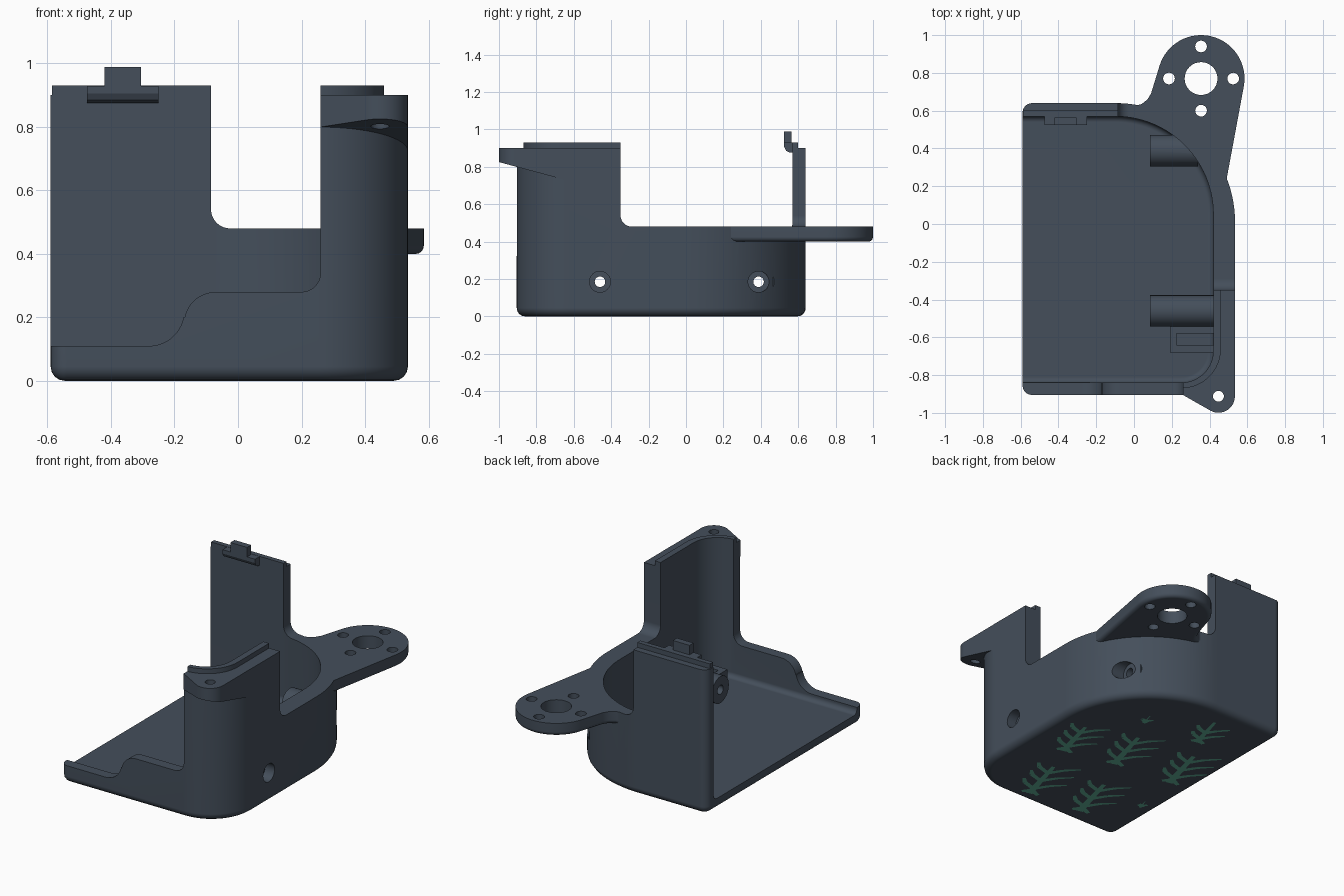
import bpy, bmesh
from math import sin, cos, radians
from mathutils import Vector

if "Cube" in bpy.data.objects:
    bpy.data.objects.remove(bpy.data.objects["Cube"])


def material(name, color):
    m = bpy.data.materials.new(name)
    m.use_nodes = True
    m.diffuse_color = color
    m.node_tree.nodes["Principled BSDF"].inputs["Base Color"].default_value = color
    return m


SLATE = material("slate_grey", (0.058, 0.077, 0.104, 1))
GREEN = material("sprig_green", (0.12, 0.44, 0.32, 1))


def add_object(name, bm, mat):
    mesh = bpy.data.meshes.new(name)
    bm.to_mesh(mesh)
    bm.free()
    mesh.materials.append(mat)
    ob = bpy.data.objects.new(name, mesh)
    bpy.context.collection.objects.link(ob)
    return ob


def arc(cx, cy, r, a0, a1, n=16):
    steps = [radians(a0 + (a1 - a0) * i / n) for i in range(n + 1)]
    return [(cx + r * cos(a), cy + r * sin(a)) for a in steps]


def circle(cx, cy, r, n=32):
    return arc(cx, cy, r, 0, 360, n)[:-1]


def prism(name, pts, low, high, axis="z", bevel=0):
    """Extrude a flat profile along an axis, optionally rounding its low rim."""
    place = {"x": lambda u, v, h: (h, u, v),
             "y": lambda u, v, h: (u, h, v),
             "z": lambda u, v, h: (u, v, h)}[axis]
    bm = bmesh.new()
    rings = [[bm.verts.new(place(u, v, h)) for u, v in pts] for h in (low, high)]
    base = bm.faces.new(rings[0])
    bm.faces.new(rings[1])
    for i in range(len(pts)):
        j = (i + 1) % len(pts)
        bm.faces.new((rings[0][i], rings[0][j], rings[1][j], rings[1][i]))
    bmesh.ops.recalc_face_normals(bm, faces=bm.faces)
    if bevel:
        bmesh.ops.bevel(bm, geom=list(base.edges), offset=bevel, segments=4,
                        profile=0.5, affect="EDGES", clamp_overlap=False)
    return add_object(name, bm, SLATE)


def rect(u0, u1, v0, v1):
    return [(u0, v0), (u1, v0), (u1, v1), (u0, v1)]


def combine(target, tool, operation):
    mod = target.modifiers.new("combine", "BOOLEAN")
    mod.operation, mod.solver, mod.object = operation, "EXACT", tool
    bpy.context.view_layer.objects.active = target
    bpy.ops.object.modifier_apply(modifier=mod.name)
    bpy.data.objects.remove(tool)


def outline(x0, x1, y0, y1, r_front, r_back, r_open=0):
    """Plan of the case: open left side, small front corner, wide back corner."""
    if r_open:
        start = arc(x0 + r_open, y0 + r_open, r_open, 180, 270, 6)
        end = arc(x0 + r_open, y1 - r_open, r_open, 90, 180, 6)
    else:
        start, end = [(x0, y0)], [(x0, y1)]
    return (start + arc(x1 - r_front, y0 + r_front, r_front, -90, 0, 16)
            + arc(x1 - r_back, y1 - r_back, r_back, 0, 90, 28) + end)


# Case shell with a raised inner lip
case = prism("case", outline(-0.59, 0.535, -0.905, 0.64, 0.28, 0.63, 0.05),
             0, 0.9, bevel=0.045)
combine(case, prism("lip", outline(-0.585, 0.46, -0.87, 0.60, 0.21, 0.56),
                    0.5, 0.93), "UNION")

# Round mounting ear at the back
ear_x, ear_y = 0.355, 0.77
ear = (arc(ear_x, ear_y, 0.23, -10, 162, 32)
       + [(0.09, 0.69), (0.07, 0.658), (0.04, 0.635), (0, 0.625),
          (0, 0.45), (0.3, 0.1), (0.47, 0.1), (0.487, 0.22)])
combine(case, prism("ear", ear, 0.4, 0.6, bevel=0.025), "UNION")

# Screw tab at the front corner, with a sloping underside
tab = prism("tab", [(0.25, -0.9)] + arc(0.447, -0.912, 0.087, -118, 0)
            + [(0.534, -0.62), (0.3, -0.62)], 0.8, 0.9)
for v in tab.data.vertices:
    if v.co.z < 0.85:
        v.co.z = 0.825 - 0.27 * (v.co.y + 1)
combine(case, tab, "UNION")

# Hollow inside
combine(case, prism("cavity", outline(-1, 0.42, -0.84, 0.57, 0.17, 0.52),
                    0.07, 1.2, bevel=0.03), "DIFFERENCE")

# Front opening, back notch and side notch
front_cut = ([(-0.8, 0.11)] + arc(-0.28, 0.22, 0.11, -90, -10)
             + arc(-0.07, 0.18, 0.1, 168, 90) + arc(0.2, 0.34, 0.06, -90, 0, 8)
             + [(0.26, 1.2), (-0.8, 1.2)])
combine(case, prism("front_cut", front_cut, -1.2, -0.6, "y"), "DIFFERENCE")
back_cut = arc(-0.025, 0.54, 0.06, 180, 270, 8) + [(0.9, 0.48), (0.9, 1.2), (-0.085, 1.2)]
combine(case, prism("back_cut", back_cut, 0.25, 1.2, "y"), "DIFFERENCE")
side_cut = arc(-0.29, 0.54, 0.06, 180, 270, 8) + [(0.3, 0.48), (0.3, 1.2), (-0.35, 1.2)]
combine(case, prism("side_cut", side_cut, 0.2, 0.9, "x"), "DIFFERENCE")

# Screw bosses with stepped holes through the side wall
for y, seat in ((-0.46, 0.47), (0.388, 0.36)):
    combine(case, prism("boss", circle(y, 0.185, 0.083), 0.085, seat - 0.02, "x"), "UNION")
    combine(case, prism("bore", circle(y, 0.185, 0.028), 0, 0.8, "x"), "DIFFERENCE")
    combine(case, prism("recess", circle(y, 0.185, 0.056), seat, 0.8, "x"), "DIFFERENCE")

# Holes in the ear and the tab
combine(case, prism("ear_hole", circle(ear_x, ear_y, 0.087), 0.3, 0.6), "DIFFERENCE")
for dx, dy in ((1, 0), (-1, 0), (0, 1), (0, -1)):
    hole = circle(ear_x + 0.17 * dx, ear_y + 0.17 * dy, 0.031, 20)
    combine(case, prism("ear_screw_hole", hole, 0.3, 0.6), "DIFFERENCE")
combine(case, prism("tab_hole", circle(0.447, -0.912, 0.029, 20), 0.6, 1), "DIFFERENCE")

# Small U-shaped pocket on the floor
pocket = [(0.43, -0.68), (0.19, -0.68), (0.19, -0.54), (0.43, -0.54),
          (0.43, -0.58), (0.225, -0.58), (0.225, -0.64), (0.43, -0.64)]
prism("floor_pocket", pocket, 0.06, 0.2)

# Snap clip on the back wall
clip = [(0.58, 0.875), (0.555, 0.875), (0.535, 0.885), (0.525, 0.905),
        (0.525, 0.929), (0.58, 0.929)]
prism("clip_base", clip, -0.475, -0.25, "x")
prism("clip_tongue", rect(0.525, 0.565, 0.91, 0.988), -0.42, -0.305, "x")

# Smooth curved walls, crisp edges
bpy.ops.object.select_all(action="DESELECT")
case.select_set(True)
bpy.context.view_layer.objects.active = case
bpy.ops.object.shade_smooth_by_angle(angle=radians(30))
normals = case.modifiers.new("even_shading", "WEIGHTED_NORMAL")
normals.keep_sharp = True


# Green sprigs on the underside
def stroke(bm, start, angle, length, w0, w1):
    d = Vector((cos(radians(angle)), sin(radians(angle))))
    side = Vector((-d.y, d.x))
    end = start + d * length
    corners = [start - side * w0, start + side * w0, end + side * w1, end - side * w1]
    face = bm.faces.new([bm.verts.new((c.x, c.y, -0.002)) for c in corners])
    face.normal_update()
    if face.normal.z > 0:
        face.normal_flip()
    return end


def sprig(x, y, size, pairs):
    bm = bmesh.new()
    lean = 75
    d = Vector((cos(radians(lean)), sin(radians(lean))))
    root = Vector((x, y)) - d * 0.19 * size
    stroke(bm, root, lean, 0.34 * size, 0.022 * size, 0.012 * size)
    stroke(bm, root + d * 0.04 * size, lean + 125, 0.07 * size, 0.018, 0.012)
    stroke(bm, root + d * 0.04 * size, lean - 125, 0.06 * size, 0.018, 0.012)
    for i in range(pairs):
        joint = root + d * size * (0.06 + 0.1 * i)
        tip = stroke(bm, joint, lean - 58, 0.09 * size, 0.013, 0.015)
        stroke(bm, tip, lean - 30, 0.05 * size, 0.015, 0.009)
        tip = stroke(bm, joint, lean + 48, 0.1 * size, 0.015, 0.011)
        stroke(bm, tip, lean + 60, 0.1 * size, 0.011, 0.005)
    add_object("underside_sprig", bm, GREEN)


for spot in ((0.16, -0.64, 1, 3), (-0.2, -0.61, 1, 3), (0, -0.06, 1, 3),
             (-0.39, -0.02, 1, 3), (0.32, -0.15, 0.9, 3), (-0.22, 0.4, 0.75, 2),
             (0.14, 0.29, 0.25, 1), (-0.48, -0.49, 0.2, 1)):
    sprig(*spot)
